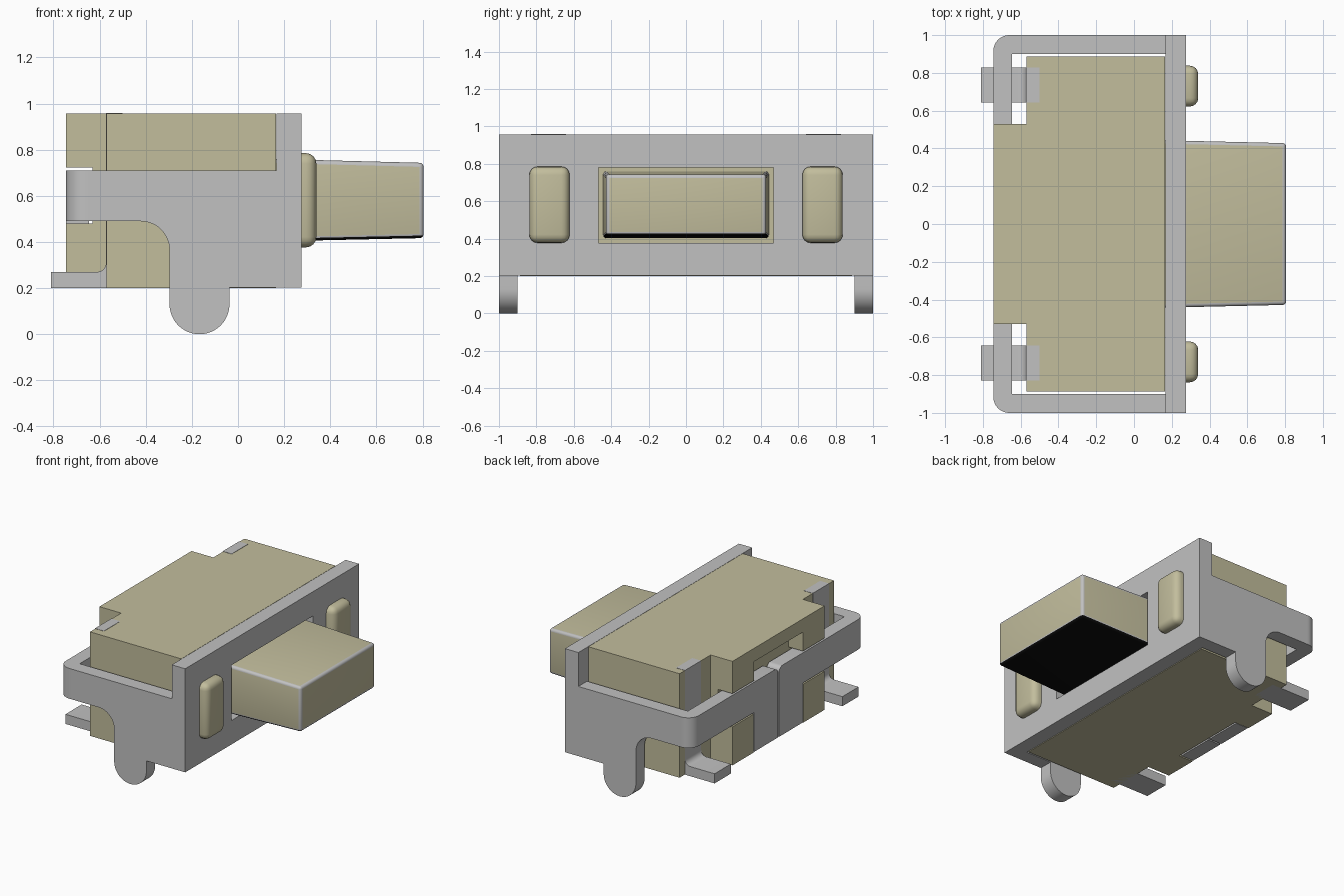
import bpy, bmesh, math
from mathutils import Vector

cube = bpy.data.objects.get("Cube")
if cube:
    bpy.data.objects.remove(cube, do_unlink=True)


def material(name, rgb):
    m = bpy.data.materials.new(name)
    m.use_nodes = True
    m.diffuse_color = (*rgb, 1)
    m.node_tree.nodes["Principled BSDF"].inputs["Base Color"].default_value = (*rgb, 1)
    return m


TAN = material("tan plastic", (0.54, 0.51, 0.335))
GREY = material("grey metal", (0.535, 0.535, 0.535))
BLACK = material("black", (0.004, 0.004, 0.004))
parts = []


def finish(name, bm, *mats):
    bmesh.ops.recalc_face_normals(bm, faces=bm.faces)
    me = bpy.data.meshes.new(name)
    bm.to_mesh(me)
    bm.free()
    ob = bpy.data.objects.new(name, me)
    for m in mats:
        me.materials.append(m)
    bpy.context.collection.objects.link(ob)
    parts.append(ob)
    return ob


def rect(a0, b0, a1, b1):
    return [(a0, b0), (a1, b0), (a1, b1), (a0, b1)]


def arc(cx, cy, r, start, end, n=12):
    return [(cx + r * math.cos(math.radians(start + (end - start) * i / n)),
             cy + r * math.sin(math.radians(start + (end - start) * i / n)))
            for i in range(n + 1)]


def prism(name, axis, outline, lo, hi, mat, hole=None):
    """Extrude a flat outline along an axis from lo to hi, with an optional hole."""
    place = {"x": lambda p: (lo, p[0], p[1]),
             "y": lambda p: (p[0], lo, p[1]),
             "z": lambda p: (p[0], p[1], lo)}[axis]
    bm = bmesh.new()
    loops = [[bm.verts.new(place(p)) for p in pts] for pts in (outline, hole) if pts]
    if hole:
        edges = [bm.edges.new((l[i - 1], l[i])) for l in loops for i in range(len(l))]
        bmesh.ops.triangle_fill(bm, edges=edges, use_beauty=True)
    else:
        bm.faces.new(loops[0])
    new = bmesh.ops.extrude_face_region(bm, geom=bm.faces[:])["geom"]
    shift = Vector([(hi - lo) * (axis == a) for a in "xyz"])
    bmesh.ops.translate(bm, vec=shift, verts=[g for g in new if isinstance(g, bmesh.types.BMVert)])
    return finish(name, bm, mat)


def soft_block(name, x0, x1, base, tip, width, mats, rule=None):
    """Tapered block along x, rounded everywhere except at its base."""
    bm = bmesh.new()
    near = [bm.verts.new((x0, y, z)) for y, z in rect(*base)]
    far = [bm.verts.new((x1, y, z)) for y, z in rect(*tip)]
    bm.faces.new(near)
    bm.faces.new(far)
    for i in range(4):
        bm.faces.new((near[i - 1], near[i], far[i], far[i - 1]))
    bmesh.ops.recalc_face_normals(bm, faces=bm.faces)
    edges = [e for e in bm.edges if max(v.co.x for v in e.verts) > x0 + 1e-4]
    bmesh.ops.bevel(bm, geom=edges, offset=width, segments=4, profile=0.5, affect="EDGES")
    bm.normal_update()
    if rule:
        for f in bm.faces:
            f.material_index = rule(f.normal)
    return finish(name, bm, *mats)


# Plastic housing: main block with a rear step
prism("housing", "z",
      [(0.165, -0.888), (0.165, 0.888), (-0.57, 0.888), (-0.57, 0.53),
       (-0.63, 0.53), (-0.63, -0.53), (-0.57, -0.53), (-0.57, -0.888)],
      0.2, 0.957, TAN)
# Rear upper lip with a window, and lower rear pads
prism("housing_rear_lip", "x",
      [(-0.53, 0.722), (-0.28, 0.722), (-0.28, 0.86), (0.28, 0.86), (0.28, 0.722),
       (0.53, 0.722), (0.53, 0.957), (-0.53, 0.957)], -0.745, -0.63, TAN)

# Metal front wall with the button opening
prism("front_wall", "x", rect(-1, 0.203, 1, 0.957), 0.167, 0.275, GREY,
      hole=rect(-0.468, 0.377, 0.468, 0.78))

# Side plate outline with rounded locating leg
side_outline = ([(0.167, 0.203), (-0.037, 0.203)]
                + arc(-0.167, 0.13, 0.13, 0, -180, 24)
                + arc(-0.422, 0.365, 0.125, 0, 90)
                + [(-0.645, 0.49), (-0.645, 0.71), (0.167, 0.71)])
# Pin outline: flat foot bending up into a post
pin_outline = ([(-0.81, 0.2), (-0.5, 0.2), (-0.5, 0.959), (-0.572, 0.959)]
               + arc(-0.612, 0.31, 0.04, 0, -90, 6) + [(-0.81, 0.27)])

for s, side in ((1, "back"), (-1, "front")):
    def flip(pts):
        return [(p[0], p[1] * s) for p in pts]

    def swap(pts):
        return [(p[0] * s, p[1]) for p in pts]

    prism(side + "_side_plate", "y", side_outline, 0.9 * s, 1.0 * s, GREY)
    # Band wrapping round the rear corner
    prism(side + "_corner_band", "z",
          flip([(-0.645, 1.0)] + arc(-0.66, 0.915, 0.085, 90, 180, 10)
               + [(-0.745, 0.28), (-0.645, 0.28), (-0.645, 0.9)]), 0.49, 0.71, GREY)
    # Rear tab reaching down beside the centre seam
    prism(side + "_rear_tab", "x",
          swap([(0.006, 0.203), (0.28, 0.203), (0.28, 0.71)]
               + arc(0.046, 0.67, 0.04, 90, 180, 6)), -0.745, -0.645, GREY)
    prism(side + "_rear_pad", "x", swap(rect(0.287, 0.2, 0.53, 0.48)), -0.745, -0.63, TAN)
    prism(side + "_solder_pin", "y", pin_outline, 0.642 * s, 0.828 * s, GREY)
    # Raised rivet on the front wall
    y0, y1 = sorted((0.622 * s, 0.838 * s))
    soft_block(side + "_rivet", 0.27, 0.34, (y0, 0.377, y1, 0.785),
               (y0, 0.377, y1, 0.785), 0.045, [TAN])


# Push button: tan faces, grey rounded edges, black underside
def button_rule(n):
    if n.z < -0.3:
        return 2
    return 0 if max(abs(c) for c in n) > 0.995 else 1


soft_block("push_button", 0.16, 0.805, (-0.443, 0.403, 0.443, 0.76),
           (-0.428, 0.417, 0.428, 0.743), 0.018, [TAN, GREY, BLACK], button_rule)

# Smooth the rounded surfaces, keep hard edges sharp
bpy.ops.object.select_all(action="DESELECT")
for ob in parts:
    ob.select_set(True)
bpy.context.view_layer.objects.active = parts[0]
bpy.ops.object.shade_smooth_by_angle(angle=math.radians(30))
